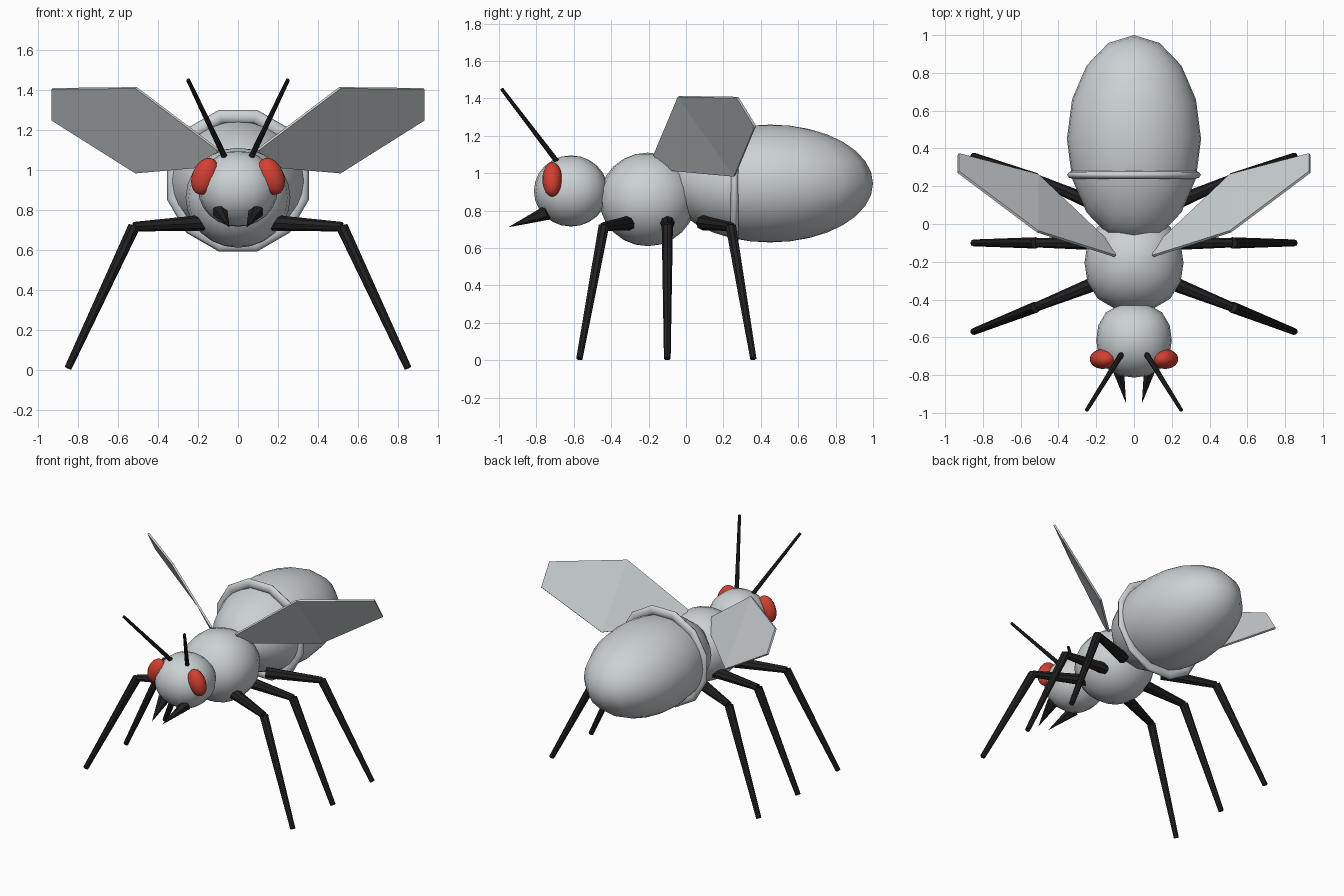
import bpy, bmesh, math
from mathutils import Vector, Matrix

if "Cube" in bpy.data.objects:
    bpy.data.objects.remove(bpy.data.objects["Cube"])


def material(name, rgb):
    m = bpy.data.materials.new(name)
    m.diffuse_color = (*rgb, 1)
    m.use_nodes = True
    m.node_tree.nodes["Principled BSDF"].inputs["Base Color"].default_value = m.diffuse_color
    return m


GREY = material("body_grey", (0.60, 0.64, 0.66))
BLACK = material("limb_black", (0.015, 0.015, 0.016))
RED = material("eye_red", (0.66, 0.05, 0.03))


def finish(name, bm, mat, smooth=True):
    bmesh.ops.recalc_face_normals(bm, faces=bm.faces)
    for f in bm.faces:
        f.smooth = smooth
    me = bpy.data.meshes.new(name)
    bm.to_mesh(me)
    bm.free()
    me.materials.append(mat)
    ob = bpy.data.objects.new(name, me)
    bpy.context.collection.objects.link(ob)
    return ob


def ellipsoid(name, centre, radii, mat, tilt=0.0, square=0.0, segs=16, rings=12):
    """Scaled sphere; square swells the plan outline between the axes."""
    bm = bmesh.new()
    bmesh.ops.create_uvsphere(bm, u_segments=segs, v_segments=rings, radius=1)
    for v in bm.verts:
        swell = 1 + square * math.sin(2 * math.atan2(v.co.y, v.co.x)) ** 2
        v.co.x *= swell
        v.co.y *= swell
    bm.transform(Matrix.Translation(centre) @ Matrix.Rotation(tilt, 4, 'Y')
                 @ Matrix.Diagonal((*radii, 1)))
    return finish(name, bm, mat)


def rod(bm, a, b, r1, r2, sides=8):
    """Tapered rod between two points."""
    a, b = Vector(a), Vector(b)
    d = b - a
    bmesh.ops.create_cone(
        bm, cap_ends=True, segments=sides, radius1=r1, radius2=r2, depth=d.length,
        matrix=Matrix.Translation((a + b) / 2) @ d.to_track_quat('Z', 'Y').to_matrix().to_4x4())


def limb(name, points, radii, sides=8):
    """Chain of tapered rods; radii holds a start and end radius per rod."""
    bm = bmesh.new()
    for a, b, (r1, r2) in zip(points, points[1:], radii):
        rod(bm, a, b, r1, r2, sides)
    return finish(name, bm, BLACK, smooth=False)


# Body
ellipsoid("head", (0, -0.615, 0.905), (0.2, 0.198, 0.19), GREY, square=0.05)
ellipsoid("thorax", (0, -0.205, 0.86), (0.262, 0.258, 0.25), GREY, square=0.04)
ellipsoid("abdomen", (0, 0.45, 0.945), (0.355, 0.55, 0.315), GREY, segs=16, rings=16)

# Twelve-sided band round the abdomen, with a flattened round section
bm = bmesh.new()
SEG, SEC = 12, 8
loops = []
for i in range(SEG):
    a = 2 * math.pi * (i + 0.5) / SEG
    loop = []
    for j in range(SEC):
        b = 2 * math.pi * j / SEC
        r = 0.332 + 0.035 * math.cos(b)
        loop.append(bm.verts.new((r * math.cos(a), 0.26 + 0.021 * math.sin(b),
                                  0.945 + r * math.sin(a))))
    loops.append(loop)
for i in range(SEG):
    p, q = loops[i], loops[(i + 1) % SEG]
    for j in range(SEC):
        k = (j + 1) % SEC
        bm.faces.new((p[j], p[k], q[k], q[j]))
finish("abdomen_band", bm, GREY)

# Wing outline for the +x side, root first
WING = [(0.10, -0.17, 1.10), (0.51, -0.04, 1.41), (0.93, 0.275, 1.405),
        (0.93, 0.37, 1.25), (0.51, 0.26, 0.985), (0.11, -0.12, 1.02)]

# Hip, knee and foot y for each leg
LEGS = {"front": (-0.30, -0.44, -0.57), "middle": (-0.10, -0.10, -0.10),
        "rear": (0.09, 0.24, 0.36)}

for side, s in (("right", 1), ("left", -1)):
    # Eye, leaning in at the top
    ellipsoid(side + "_eye", (s * 0.165, -0.715, 0.967), (0.064, 0.053, 0.096), RED,
              tilt=-s * math.radians(22))

    # Feeler and jaw
    limb(side + "_antenna", [(s * 0.06, -0.68, 1.05), (s * 0.25, -0.985, 1.45)],
         [(0.015, 0.010)])
    limb(side + "_jaw", [(s * 0.09, -0.74, 0.79), (s * 0.043, -0.945, 0.713)],
         [(0.04, 0.001)], sides=6)

    # Legs: thigh and shin
    for name, (hip, knee, foot) in LEGS.items():
        limb(f"{side}_{name}_leg",
             [(s * 0.17, hip, 0.735), (s * 0.52, knee, 0.715), (s * 0.85, foot, 0.008)],
             [(0.04, 0.024), (0.03, 0.018)])

    # Thin wing plate
    pts = [Vector((s * x, y, z)) for x, y, z in WING]
    normal = (pts[3] - pts[0]).cross(pts[1] - pts[4]).normalized() * 0.007
    bm = bmesh.new()
    top = [bm.verts.new(p + normal) for p in pts]
    low = [bm.verts.new(p - normal) for p in pts]
    for ring in (top, low):
        bm.faces.new((ring[0], ring[1], ring[4], ring[5]))
        bm.faces.new((ring[1], ring[2], ring[3], ring[4]))
    for i in range(6):
        k = (i + 1) % 6
        bm.faces.new((top[i], top[k], low[k], low[i]))
    finish(side + "_wing", bm, GREY, smooth=False)
